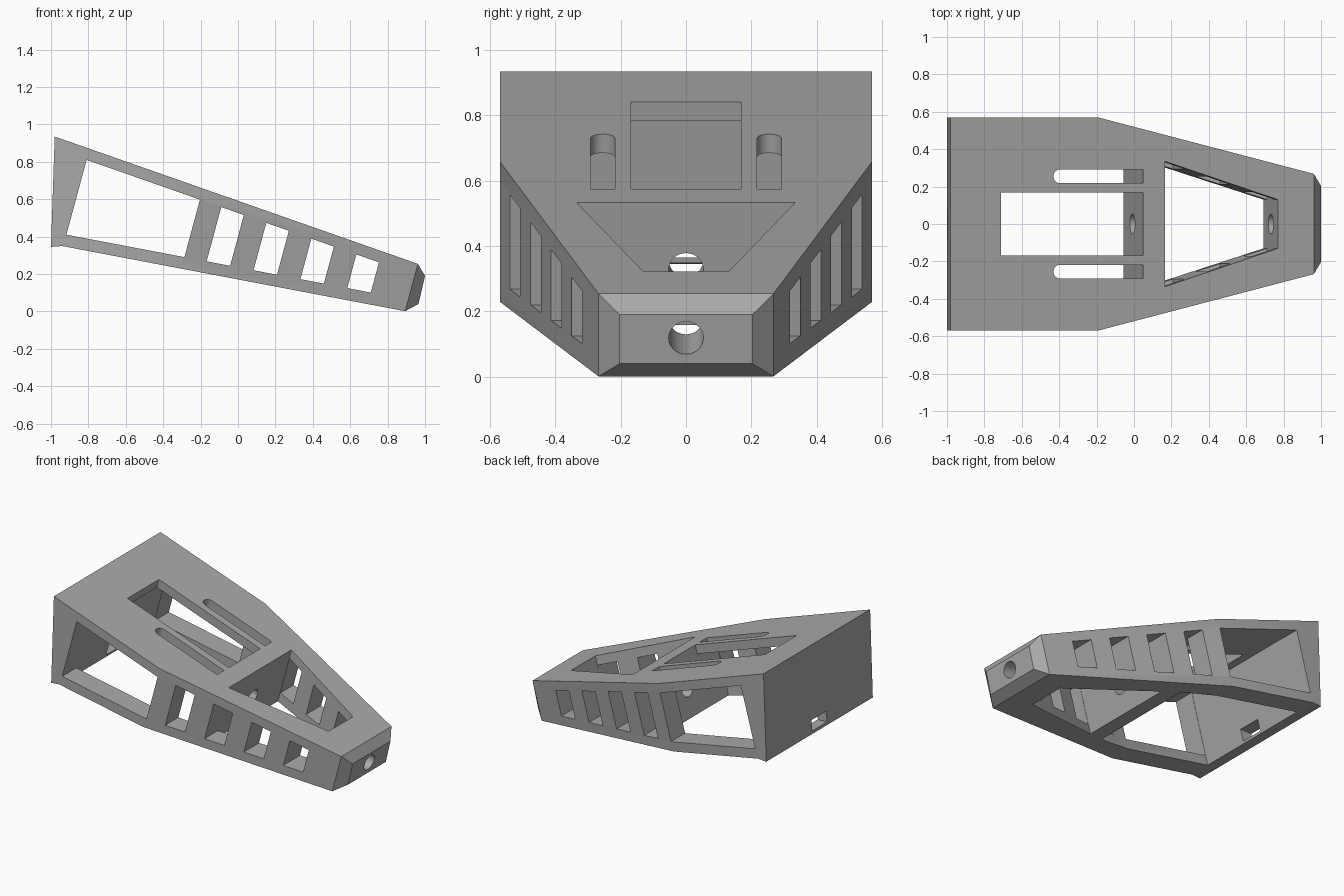
import bpy, bmesh, math
from mathutils import Vector

if "Cube" in bpy.data.objects:
    bpy.data.objects.remove(bpy.data.objects["Cube"], do_unlink=True)

# Sloping planes z = height + slope * x, and the lean shared by all upright walls
TOP, BOTTOM = (0.5915, -0.3505), (0.171, -0.19)
LEAN, SKIN = 0.27, 0.065


def on_plane(u, y, plane, offset=0.0):
    """Point where the leaning line x = u + LEAN * z meets a plane."""
    height, slope = plane
    z = (height + offset + slope * u) / (1 - slope * LEAN)
    return Vector((u + LEAN * z, y, z))


def loft(name, rings):
    """Closed solid through rings of equal length."""
    bm = bmesh.new()
    rows = [[bm.verts.new(p) for p in ring] for ring in rings]
    for a, b in zip(rows, rows[1:]):
        for i in range(len(a)):
            j = (i + 1) % len(a)
            bm.faces.new((a[i], a[j], b[j], b[i]))
    bm.faces.new(rows[0])
    bm.faces.new(rows[-1])
    bmesh.ops.recalc_face_normals(bm, faces=bm.faces)
    mesh = bpy.data.meshes.new(name)
    bm.to_mesh(mesh)
    bm.free()
    obj = bpy.data.objects.new(name, mesh)
    bpy.context.scene.collection.objects.link(obj)
    return obj


def upright(name, outline, low, high):
    """Leaning prism from an outline of (u, y) between offsets of the planes."""
    return loft(name, [[on_plane(u, y, BOTTOM, low) for u, y in outline],
                       [on_plane(u, y, TOP, high) for u, y in outline]])


def mirrored(half):
    return half + [(u, -y) for u, y in reversed(half)]


# Outer shell: cross-sections from the rear wall to the chamfered nose
def section(top, bottom, y):
    return [(top[0], -y, top[1]), (top[0], y, top[1]),
            (bottom[0], y, bottom[1]), (bottom[0], -y, bottom[1])]


def leaning_section(u, y):
    t, b = on_plane(u, 0, TOP), on_plane(u, 0, BOTTOM)
    return section((t.x, t.z), (b.x, b.z), y)


body = loft("wedge_housing", [
    section((-0.98, 0.935), (-1.0, 0.345), 0.57),
    section((-0.91, 0.9105), (-0.94, 0.3496), 0.57),
    leaning_section(-0.37, 0.57),
    leaning_section(0.893, 0.268),
    section((1.0, 0.19), (0.965, 0.04), 0.203),
])

cutters = []

# Rear compartment, open below, and front bay, open above and below
cutters.append(upright("rear_compartment_cutter", mirrored(
    [(-1.03, 0.42), (-0.37, 0.42), (-0.105, 0.375)]), -0.2, -0.063))
cutters.append(upright("front_bay_cutter", mirrored(
    [(0.021, 0.335), (0.683, 0.13)]), -0.2, 0.2))

# Rectangular opening in the top plate
opening = mirrored([(-0.937, 0.168), (-0.106, 0.168)])
cutters.append(loft("top_opening_cutter", [
    [on_plane(u, y, TOP, h) for u, y in opening] for h in (-0.1, 0.1)]))

# Two slots with a rounded rear end
for side in (-1, 1):
    radius, middle = 0.037, side * 0.255
    arc = [math.pi / 2 + math.pi * i / 16 for i in range(17)]
    slot = [(-0.594 + radius * math.cos(a), middle + radius * math.sin(a)) for a in arc]
    slot += [(-0.106, middle - radius), (-0.106, middle + radius)]
    cutters.append(loft("slot_cutter", [
        [on_plane(u, y, TOP, h) for u, y in slot] for h in (-0.1, 0.1)]))

# Side windows, cut straight through both walls
windows = [(-1.028, -0.365)]
windows += [(-0.24 + 0.2635 * i, -0.108 + 0.2635 * i) for i in range(4)]
for rear, front in windows:
    cutters.append(loft("side_window_cutter", [
        [on_plane(rear, y, TOP, -SKIN), on_plane(front, y, TOP, -SKIN),
         on_plane(front, y, BOTTOM, SKIN), on_plane(rear, y, BOTTOM, SKIN)]
        for y in (-0.8, 0.8)]))

# Sloping bore through the bulkhead and the nose
bore = []
for x in (-0.15, 1.15):
    bore.append([(x, 0.053 * math.cos(a), 0.355 - 0.24 * x + 0.053 * math.sin(a))
                 for a in (math.tau * i / 32 for i in range(32))])
cutters.append(loft("bore_cutter", bore))

# Cable port low in the rear wall
cutters.append(loft("rear_port_cutter", [
    section((x, 0.44), (x, 0.365), 0.08) for x in (-1.2, -0.8)]))

# Cut everything out of the shell
for cutter in cutters:
    cutter.hide_render = True
    mod = body.modifiers.new(cutter.name, "BOOLEAN")
    mod.operation = "DIFFERENCE"
    mod.solver = "EXACT"
    mod.object = cutter
bpy.context.view_layer.update()
finished = bpy.data.meshes.new_from_object(
    body.evaluated_get(bpy.context.evaluated_depsgraph_get()))
body.modifiers.clear()
body.data = finished
for cutter in cutters:
    bpy.data.objects.remove(cutter, do_unlink=True)

# Single grey material
grey = bpy.data.materials.new("mid_grey")
grey.use_nodes = True
colour = (0.4, 0.4, 0.4, 1)
grey.diffuse_color = colour
grey.node_tree.nodes["Principled BSDF"].inputs["Base Color"].default_value = colour
body.data.materials.clear()
body.data.materials.append(grey)

# Smooth only the round bore and slot ends
bpy.ops.object.select_all(action="DESELECT")
body.select_set(True)
bpy.context.view_layer.objects.active = body
bpy.ops.object.shade_smooth_by_angle(angle=math.radians(14))
